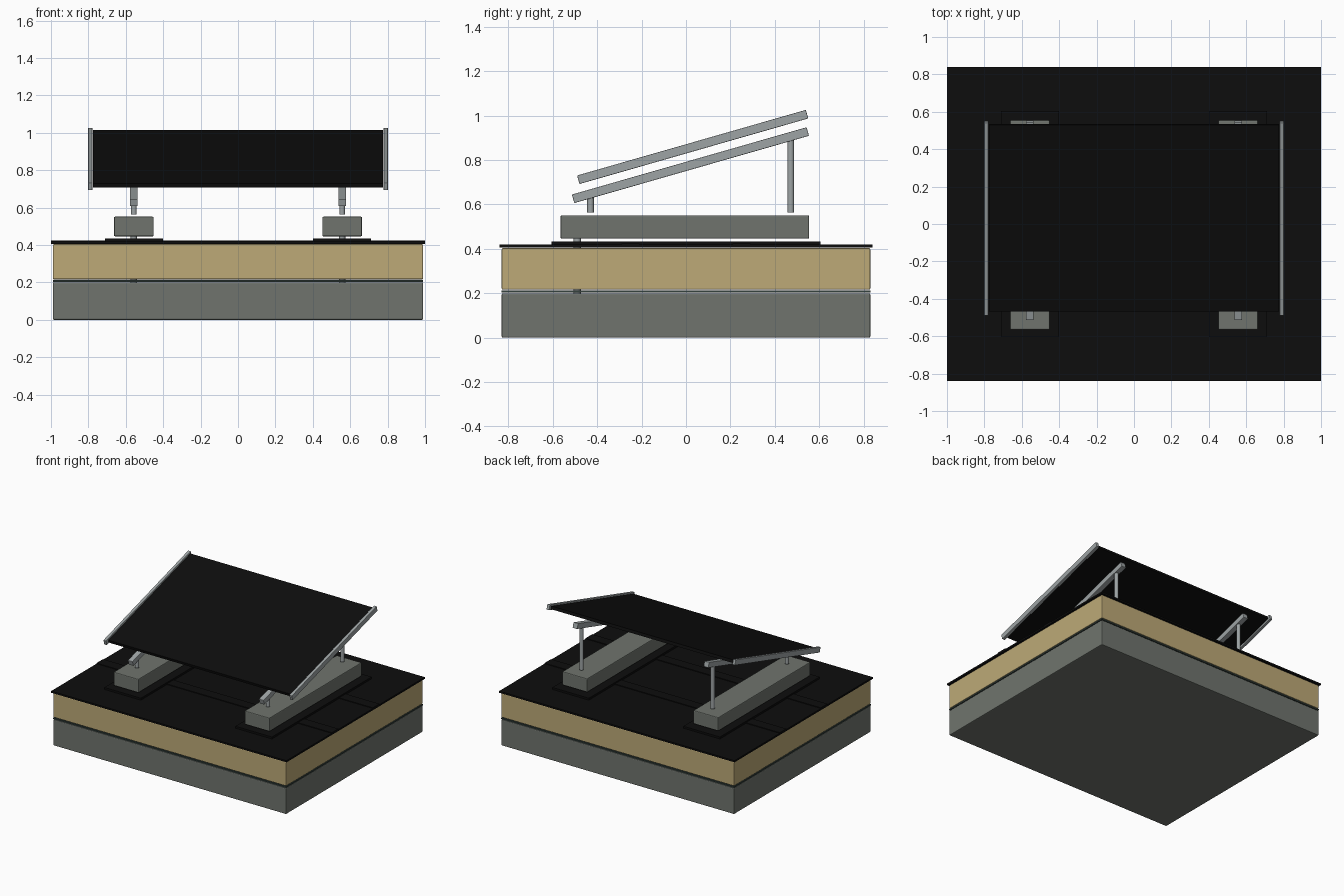
import bpy, math
from mathutils import Matrix

if "Cube" in bpy.data.objects:
    bpy.data.objects.remove(bpy.data.objects["Cube"])


def material(name, r, g, b):
    m = bpy.data.materials.new(name)
    m.diffuse_color = (r, g, b, 1)
    m.use_nodes = True
    m.node_tree.nodes["Principled BSDF"].inputs["Base Color"].default_value = m.diffuse_color
    return m


CONCRETE = material("concrete grey", 0.16, 0.175, 0.155)
INSULATION = material("insulation tan", 0.51, 0.40, 0.185)
BLACK = material("membrane black", 0.004, 0.004, 0.004)
METAL = material("galvanised metal", 0.34, 0.37, 0.375)
VAPOUR = material("vapour barrier green", 0.035, 0.055, 0.048)
TILT = math.radians(16)


def box(name, centre, size, mat, bevel=0.0, tilt=0.0):
    bpy.ops.mesh.primitive_cube_add(size=1, location=centre, rotation=(tilt, 0, 0))
    o = bpy.context.object
    o.name = name
    o.data.transform(Matrix.Diagonal((*size, 1)))
    o.data.materials.append(mat)
    if bevel:
        b = o.modifiers.new("edge", "BEVEL")
        b.width, b.segments = bevel, 2
    return o


def layer(name, half_x, half_y, z0, z1, mat, bevel=0.0):
    return box(name, (0, 0, (z0 + z1) / 2), (2 * half_x, 2 * half_y, z1 - z0), mat, bevel)


def rod(name, x, y, z0, z1, radius, mat):
    bpy.ops.mesh.primitive_cylinder_add(vertices=16, radius=radius, depth=z1 - z0,
                                        location=(x, y, (z0 + z1) / 2))
    o = bpy.context.object
    o.name = name
    o.data.materials.append(mat)
    bpy.ops.object.shade_smooth_by_angle()


# Roof build-up
layer("concrete_deck", 0.99, 0.83, 0.0, 0.20, CONCRETE, 0.006)
layer("vapour_barrier", 0.99, 0.83, 0.203, 0.213, VAPOUR)
layer("insulation_board", 0.99, 0.83, 0.216, 0.404, INSULATION, 0.006)
layer("roof_membrane", 1.0, 0.84, 0.406, 0.419, BLACK)

# Overlap strips on the membrane
for y in (-0.25, 0.25):
    box("membrane_seam", (0, y, 0.4215), (2.0, 0.08, 0.005), BLACK)

# Two ballasted supports, mirrored
for s in (-1, 1):
    x = 0.557 * s
    box("protection_pad", (x, 0, 0.426), (0.31, 1.21, 0.016), BLACK)
    box("ballast_block", (x, -0.005, 0.4985), (0.212, 1.12, 0.105), CONCRETE, 0.006)
    rod("anchor_rod", x, -0.49, 0.20, 0.447, 0.017, METAL)
    rod("front_post", x, -0.43, 0.563, 0.635, 0.015, METAL)
    rod("back_post", x, 0.472, 0.563, 0.895, 0.015, METAL)
    box("tilted_rail", (x, 0.02, 0.777), (0.04, 1.10, 0.04), METAL, 0.003, TILT)
    box("panel_side_frame", (0.79 * s, 0.03, 0.859), (0.023, 1.072, 0.04), METAL, 0.003, TILT)

# Solar panel
box("solar_panel", (0, 0.034, 0.860), (1.55, 1.036, 0.022), BLACK, 0, TILT)
